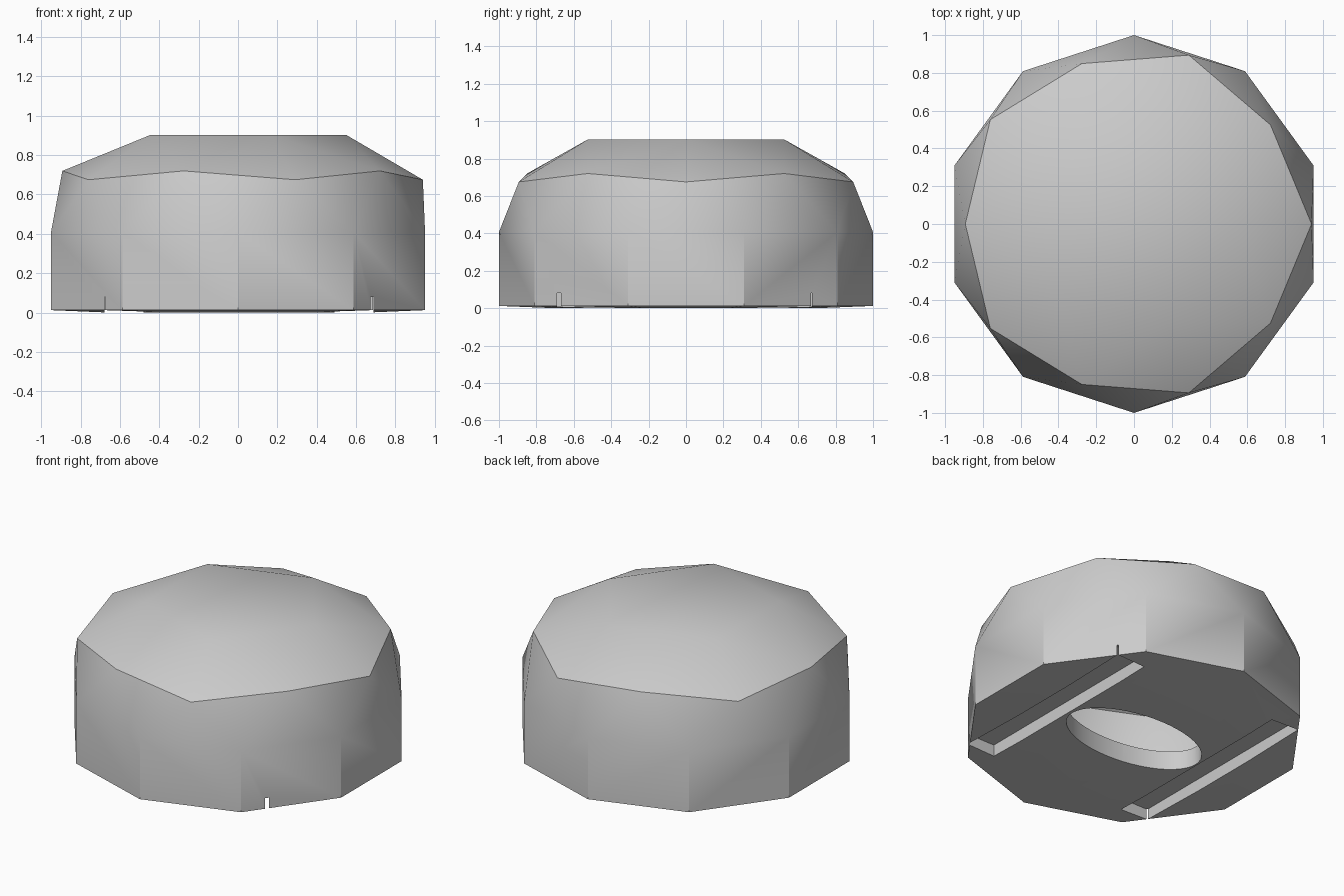
import bpy, bmesh, math
from mathutils import Matrix

cube = bpy.data.objects.get("Cube")
if cube:
    bpy.data.objects.remove(cube, do_unlink=True)

grey = bpy.data.materials.new("light_grey")
grey.use_nodes = True
grey.diffuse_color = (0.6, 0.6, 0.6, 1)
grey.node_tree.nodes["Principled BSDF"].inputs["Base Color"].default_value = (0.6, 0.6, 0.6, 1)


def make_object(name, bm):
    bmesh.ops.recalc_face_normals(bm, faces=bm.faces)
    mesh = bpy.data.meshes.new(name)
    bm.to_mesh(mesh)
    bm.free()
    mesh.materials.append(grey)
    obj = bpy.data.objects.new(name, mesh)
    bpy.context.collection.objects.link(obj)
    return obj


def ring_hull(name, rings):
    """Convex faceted solid through rings of (count, radius, height, start angle)."""
    bm = bmesh.new()
    for count, radius, z, start in rings:
        for i in range(count):
            a = math.radians(start + 360 * i / count)
            bm.verts.new((radius * math.cos(a), radius * math.sin(a), z))
    bmesh.ops.convex_hull(bm, input=bm.verts)
    return make_object(name, bm)


def box(name, x0, x1, y0, y1, z0, z1):
    bm = bmesh.new()
    bmesh.ops.create_cube(bm, size=1, matrix=Matrix.LocRotScale(
        ((x0 + x1) / 2, (y0 + y1) / 2, (z0 + z1) / 2), None, (x1 - x0, y1 - y0, z1 - z0)))
    return make_object(name, bm)


# Faceted dome on a ten-sided wall
upper = [(10, 1, 0.407, 18), (5, 0.94, 0.675, 0), (5, 0.893, 0.72, 36), (5, 0.55, 0.903, 0)]
dome = ring_hull("dome_shell", [(10, 0.7, 0, 18), (10, 1, 0.012, 18)] + upper)

# Hollow inside with a thick floor
inner = [(n, r * 0.88, z * 0.88, a) for n, r, z, a in upper]
hollow = ring_hull("hollow_cutter", [(10, 0.88, 0.12, 18)] + inner)

# Oval opening in the floor
bm = bmesh.new()
bmesh.ops.create_cone(bm, cap_ends=True, segments=48, radius1=1, radius2=1, depth=0.5,
                      matrix=Matrix.Diagonal((0.47, 0.255, 1, 1)))
opening = make_object("opening_cutter", bm)

# Two long slots in the underside
slots = [box("left_slot_cutter", 0.49, 0.69, -0.69, 0.675, -0.1, 0.08),
         box("right_slot_cutter", -0.68, -0.48, -0.69, 0.68, -0.1, 0.08)]

cutters = [hollow, opening] + slots
for cutter in cutters:
    cutter.hide_render = True
    mod = dome.modifiers.new(cutter.name, 'BOOLEAN')
    mod.operation = 'DIFFERENCE'
    mod.solver = 'EXACT'
    mod.object = cutter

# Bake the cuts and drop the cutters
bpy.context.view_layer.update()
baked = bpy.data.meshes.new_from_object(dome.evaluated_get(bpy.context.evaluated_depsgraph_get()))
dome.modifiers.clear()
dome.data = baked
for cutter in cutters:
    bpy.data.objects.remove(cutter, do_unlink=True)
baked.materials.clear()
baked.materials.append(grey)
for poly in baked.polygons:
    poly.material_index = 0

# Soft shading across shallow facets only
bpy.ops.object.select_all(action='DESELECT')
dome.select_set(True)
bpy.context.view_layer.objects.active = dome
bpy.ops.object.shade_smooth_by_angle(angle=math.radians(30))
